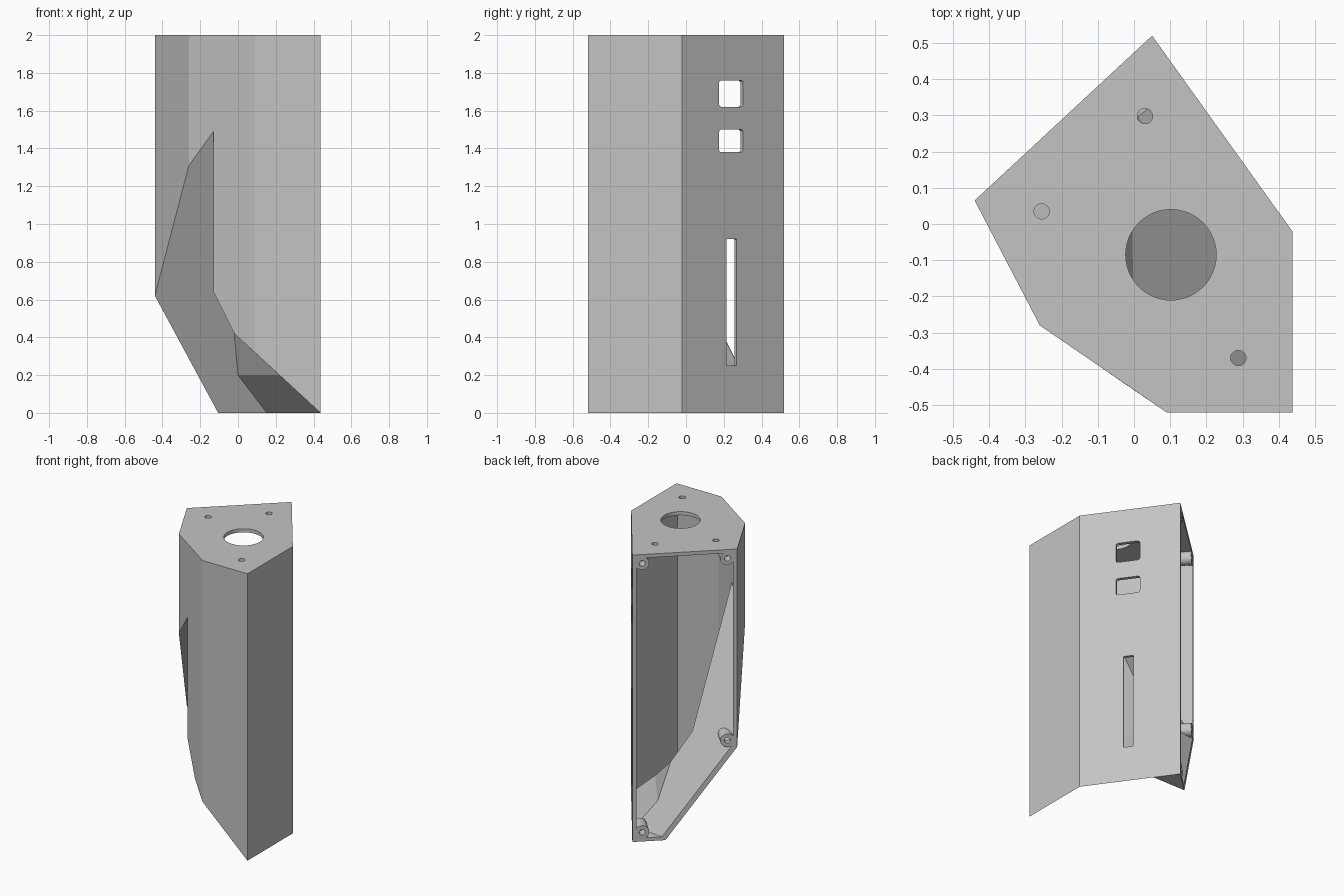
import bpy, bmesh, math
from mathutils import Matrix, Vector

if "Cube" in bpy.data.objects:
    bpy.data.objects.remove(bpy.data.objects["Cube"])

WALL = 0.025

grey = bpy.data.materials.new("plain grey")
grey.use_nodes = True
grey.diffuse_color = (0.55, 0.55, 0.55, 1)
grey.node_tree.nodes["Principled BSDF"].inputs["Base Color"].default_value = grey.diffuse_color


def make_object(name, bm):
    bmesh.ops.recalc_face_normals(bm, faces=bm.faces)
    mesh = bpy.data.meshes.new(name)
    bm.to_mesh(mesh)
    bm.free()
    mesh.materials.append(grey)
    obj = bpy.data.objects.new(name, mesh)
    bpy.context.collection.objects.link(obj)
    return obj


def prism(points, near, far, frame):
    """Closed prism over a flat profile, placed by a frame matrix."""
    bm = bmesh.new()
    low = [bm.verts.new(frame @ Vector((x, y, near))) for x, y in points]
    high = [bm.verts.new(frame @ Vector((x, y, far))) for x, y in points]
    bm.faces.new(low)
    bm.faces.new(high)
    n = len(points)
    for i in range(n):
        j = (i + 1) % n
        bm.faces.new((low[i], low[j], high[j], high[i]))
    return bm


def circle(cx, cy, r, n=48):
    return [(cx + r * math.cos(math.tau * i / n), cy + r * math.sin(math.tau * i / n)) for i in range(n)]


def rounded_rect(x0, x1, y0, y1, r):
    pts = []
    corners = [(x1 - r, y1 - r), (x0 + r, y1 - r), (x0 + r, y0 + r), (x1 - r, y0 + r)]
    for q, (cx, cy) in enumerate(corners):
        for k in range(5):
            a = math.pi / 2 * (q + k / 4)
            pts.append((cx + r * math.cos(a), cy + r * math.sin(a)))
    return pts


def cut(obj, bm):
    """Subtract a prism and throw the cutter away."""
    cutter = make_object("cutter", bm)
    cutter.hide_render = True
    mod = obj.modifiers.new("cut", "BOOLEAN")
    mod.operation, mod.solver, mod.object = "DIFFERENCE", "EXACT", cutter
    bpy.context.view_layer.objects.active = obj
    bpy.ops.object.modifier_apply(modifier=mod.name)
    bpy.data.objects.remove(cutter)


def wall_frame(start, end):
    """Frame on an upright wall: x along it, y up, z outward."""
    e = Vector((end[0] - start[0], end[1] - start[1], 0)).normalized()
    up = Vector((0, 0, 1))
    out = e.cross(up)
    m = Matrix((e, up, out)).transposed().to_4x4()
    m.translation = Vector((start[0], start[1], 0))
    return m


# Corner points of the housing: six-sided top, slanted underside
outline = [(0.05, 0.52), (-0.44, 0.065), (-0.26, -0.28), (0.09, -0.52), (0.437, -0.52), (0.437, -0.02)]
pts = {k: (x, y, 2) for k, (x, y) in zip("abcdef", outline)}
pts.update({
    "A": (*outline[0], 0), "B": (*outline[1], 0.62), "C": (*outline[2], 1.31),
    "D": (*outline[3], 0.319), "E": (*outline[4], 0), "F": (*outline[5], 0),
    "p": (-0.105, 0.376, 0), "g": (0.153, 0.376, 0),
    "r": (-0.13, -0.369, 1.49), "s": (-0.13, -0.369, 0.64), "t": (-0.13, 0.055, 0.64),
    "u": (-0.02, -0.445, 0.42), "v": (-0.02, 0.165, 0.42),
    "w": (0, 0.275, 0.2), "h": (0.219, -0.01, 0.2),
})
OPENING = "abBpA"
panels = ["abcdef", "bcCB", "cdDusrC", "deED", "efFE", "faAgF", "Apg",
          "BCrtvwgp", "rst", "suvt", "uDEFhv", "vhw", "whFg", OPENING]

# Outer skin, with all normals made consistent
bm = bmesh.new()
outer = {k: bm.verts.new(p) for k, p in pts.items()}
faces = [bm.faces.new([outer[k] for k in f]) for f in panels]
bmesh.ops.recalc_face_normals(bm, faces=bm.faces)
bm.normal_update()

# Inner skin: each corner moved to meet the panels shifted inward
inner = {}
for k, v in outer.items():
    ata, atb = Matrix.Diagonal((1e-6,) * 3), Vector((0, 0, 0))
    for f in v.link_faces:
        n = f.normal
        shift = 0 if f == faces[-1] else -WALL
        ata = ata + Matrix([n * c for c in n])
        atb += n * shift
    inner[k] = v.co + ata.inverted() @ atb
inner = {k: bm.verts.new(p) for k, p in inner.items()}
bm.faces.remove(faces.pop())
for f in panels[:-1]:
    bm.faces.new([inner[k] for k in reversed(f)])
for i, k in enumerate(OPENING):
    j = OPENING[(i + 1) % len(OPENING)]
    bm.faces.new((outer[k], outer[j], inner[j], inner[k]))
housing = make_object("housing_shell", bm)

# Large opening and three screw holes in the top
top = Matrix.Translation((0, 0, 2))
for x, y, r in [(0.102, -0.085, 0.125), (-0.255, 0.035, 0.021), (0.03, 0.298, 0.021), (0.288, -0.37, 0.021)]:
    cut(housing, prism(circle(x, y, r), -0.04, 0.05, top))

# Two windows and a long slot in the back side wall
side = wall_frame(outline[5], outline[0])
for x0, x1, z0, z1, r in [(0.24, 0.397, 1.62, 1.76, 0.015), (0.24, 0.397, 1.38, 1.5, 0.015),
                          (0.289, 0.354, 0.25, 0.92, 0.003)]:
    cut(housing, prism(rounded_rect(x0, x1, z0, z1, r), -0.03, 0.05, side))

# Screw bosses in the corners of the open back
back = wall_frame(outline[0], outline[1])
R = 0.045
for name, s, z, ds, dz in [("upper_left", 0.063, 1.938, -1, 1), ("upper_right", 0.606, 1.938, 1, 1),
                           ("lower_right", 0.606, 0.67, 1, -1), ("lower_left", 0.063, 0.065, -1, -1)]:
    start = math.atan2(dz, ds) + math.pi / 4
    profile = [(s + R * math.cos(start + a * math.pi / 16), z + R * math.sin(start + a * math.pi / 16))
               for a in range(25)]
    profile.append((s + ds * R, z + dz * R))
    bm = prism(profile, -0.12, 0, back)
    # Trim against the slanted underside
    cut_at = Vector((0, 0.375, 0)) + Vector((0, 2, 1)).normalized() * WALL / 2
    bmesh.ops.bisect_plane(bm, geom=bm.verts[:] + bm.edges[:] + bm.faces[:], plane_co=cut_at,
                           plane_no=(0, -2, -1), clear_outer=True)
    bmesh.ops.holes_fill(bm, edges=[e for e in bm.edges if e.is_boundary])
    boss = make_object("screw_boss_" + name, bm)
    cut(boss, prism(circle(s, z, 0.02, 24), -0.07, 0.02, back))
